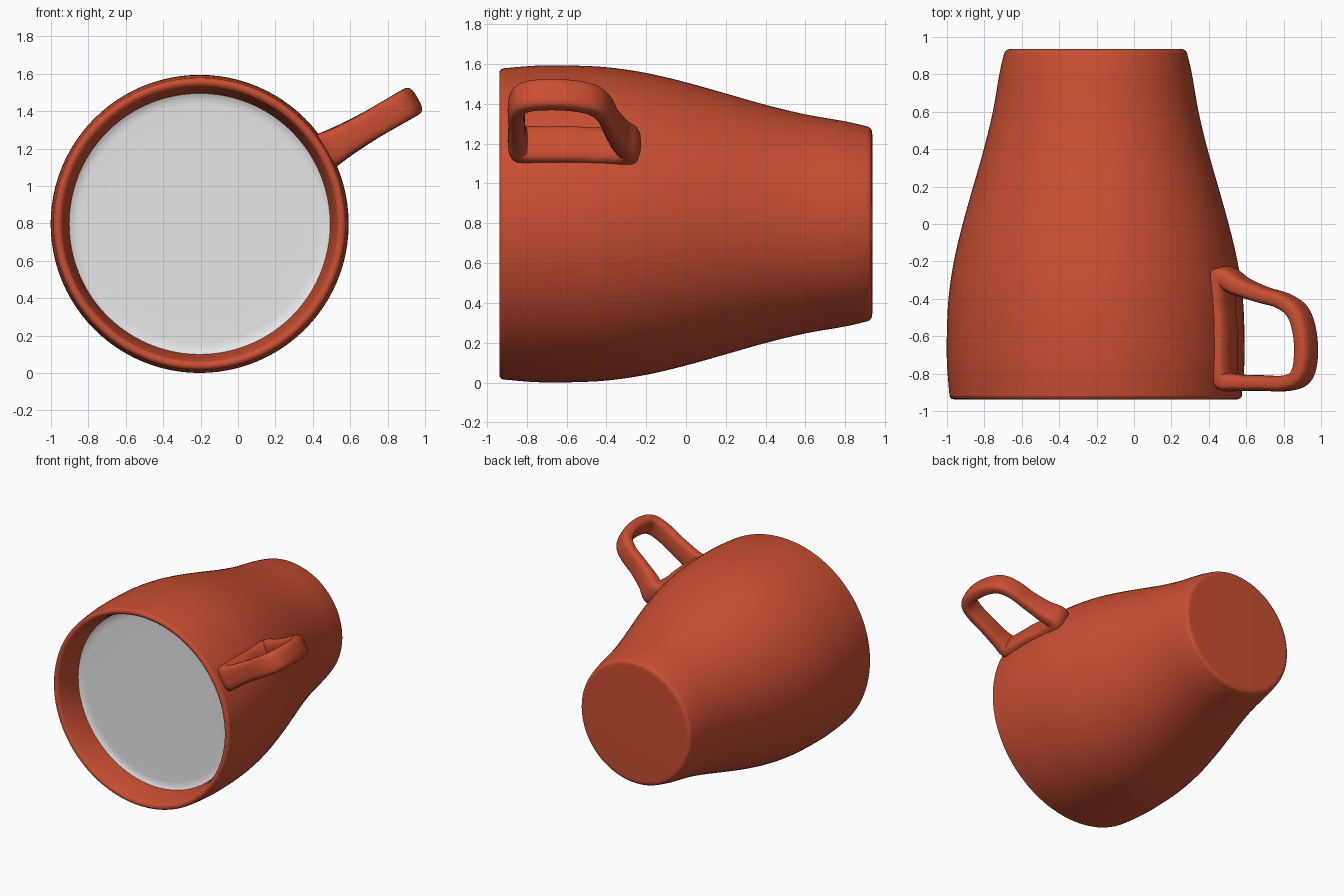
import bpy, bmesh, math
from mathutils import Vector

if "Cube" in bpy.data.objects:
    bpy.data.objects.remove(bpy.data.objects["Cube"])

AXIS = Vector((-0.205, 0, 0.797))


def material(name, rgb):
    m = bpy.data.materials.new(name)
    m.use_nodes = True
    m.diffuse_color = (*rgb, 1)
    m.node_tree.nodes["Principled BSDF"].inputs["Base Color"].default_value = (*rgb, 1)
    return m


def smooth_path(points, steps, closed=False):
    """Catmull-Rom interpolation through points of any dimension."""
    n, out = len(points), []
    for i in range(n if closed else n - 1):
        def pick(k):
            return points[k % n] if closed else points[max(0, min(n - 1, k))]
        p, q, r, s = (pick(i + k) for k in (-1, 0, 1, 2))
        for j in range(steps):
            t = j / steps
            out.append([0.5 * (2 * b + (c - a) * t + (2 * a - 5 * b + 4 * c - d) * t * t
                               + (3 * b - a - 3 * c + d) * t ** 3)
                        for a, b, c, d in zip(p, q, r, s)])
    return out if closed else out + [list(points[-1])]


def finish(bm, name, mat, angle):
    bmesh.ops.recalc_face_normals(bm, faces=bm.faces[:])
    mesh = bpy.data.meshes.new(name)
    bm.to_mesh(mesh)
    bm.free()
    mesh.materials.append(mat)
    ob = bpy.data.objects.new(name, mesh)
    bpy.context.collection.objects.link(ob)
    bpy.ops.object.select_all(action='DESELECT')
    ob.select_set(True)
    bpy.context.view_layer.objects.active = ob
    bpy.ops.object.shade_smooth_by_angle(angle=math.radians(angle))
    return ob


def bridge(bm, rings, closed=False):
    n = len(rings[0])
    for i in range(len(rings) if closed else len(rings) - 1):
        a, b = rings[i], rings[(i + 1) % len(rings)]
        for j in range(n):
            k = (j + 1) % n
            bm.faces.new((a[j], a[k], b[k], b[j]))


def lathe(name, profile, mat, angle=40, sides=96):
    """Spin (radius, y) pairs round the mug axis, capping both ends."""
    bm = bmesh.new()
    rings = []
    for r, y in profile:
        rings.append([bm.verts.new(AXIS + Vector((r * math.cos(t), y, r * math.sin(t))))
                      for t in (2 * math.pi * j / sides for j in range(sides))])
    bridge(bm, rings)
    bm.faces.new(rings[0])
    bm.faces.new(rings[-1])
    return finish(bm, name, mat, angle)


terracotta = material("terracotta glaze", (0.58, 0.077, 0.031))
white = material("white liquid", (0.8, 0.8, 0.8))

# Mug body: outer wall, rounded rim, inner wall
base = [(0.44, 0.936), (0.465, 0.934), (0.482, 0.924), (0.492, 0.9)]
wall = [(0.515, 0.8), (0.55, 0.6), (0.598, 0.4), (0.655, 0.2), (0.711, 0),
        (0.758, -0.2), (0.787, -0.4), (0.796, -0.6), (0.795, -0.75), (0.783, -0.9)]
rim = [(0.779, -0.923), (0.77, -0.934), (0.757, -0.937), (0.744, -0.932), (0.734, -0.918)]
inside = [(0.715, -0.85), (0.698, -0.74), (0.69, -0.6), (0.66, -0.2), (0.55, 0.3), (0.43, 0.82)]
lathe("mug_body", smooth_path(base + wall + rim + inside, 5), terracotta)

# Liquid surface with a slight raised edge
lathe("liquid", [(0.695, -0.66), (0.7, -0.735), (0.685, -0.728), (0.67, -0.722),
                 (0.64, -0.72), (0.5, -0.72)], white, 60)

# Handle: closed loop of (radius, y, half width, half thickness), 30 degrees above +x
loop = [(0.80, -0.83, 0.098, 0.055), (0.89, -0.848, 0.084, 0.045),
        (1.02, -0.85, 0.078, 0.042), (1.17, -0.852, 0.078, 0.042),
        (1.262, -0.82, 0.079, 0.045), (1.296, -0.73, 0.08, 0.047),
        (1.292, -0.59, 0.08, 0.047), (1.25, -0.475, 0.08, 0.046),
        (1.16, -0.412, 0.079, 0.043), (1.03, -0.378, 0.08, 0.044),
        (0.90, -0.335, 0.088, 0.052), (0.79, -0.29, 0.1, 0.062),
        (0.77, -0.42, 0.1, 0.06), (0.785, -0.58, 0.1, 0.058), (0.785, -0.72, 0.1, 0.058)]
out_dir = Vector((math.cos(math.pi / 6), 0, 0.5))
wide_dir = Vector((-0.5, 0, math.cos(math.pi / 6)))
path = smooth_path(loop, 6, closed=True)
bm = bmesh.new()
rings = []
SIDES = 28
for i, (s, y, a, b) in enumerate(path):
    prev, nxt = path[i - 1], path[(i + 1) % len(path)]
    tangent = Vector((nxt[0] - prev[0], nxt[1] - prev[1])).normalized()
    normal = out_dir * -tangent.y + Vector((0, tangent.x, 0))
    centre = AXIS + out_dir * s + Vector((0, y, 0))
    ring = []
    for j in range(SIDES):
        t = 2 * math.pi * j / SIDES
        c, d = math.cos(t), math.sin(t)
        u = math.copysign(abs(c) ** 0.65, c) * a
        v = math.copysign(abs(d) ** 0.65, d) * b
        ring.append(bm.verts.new(centre + wide_dir * u + normal * v))
    rings.append(ring)
bridge(bm, rings, closed=True)
finish(bm, "handle", terracotta, 70)
